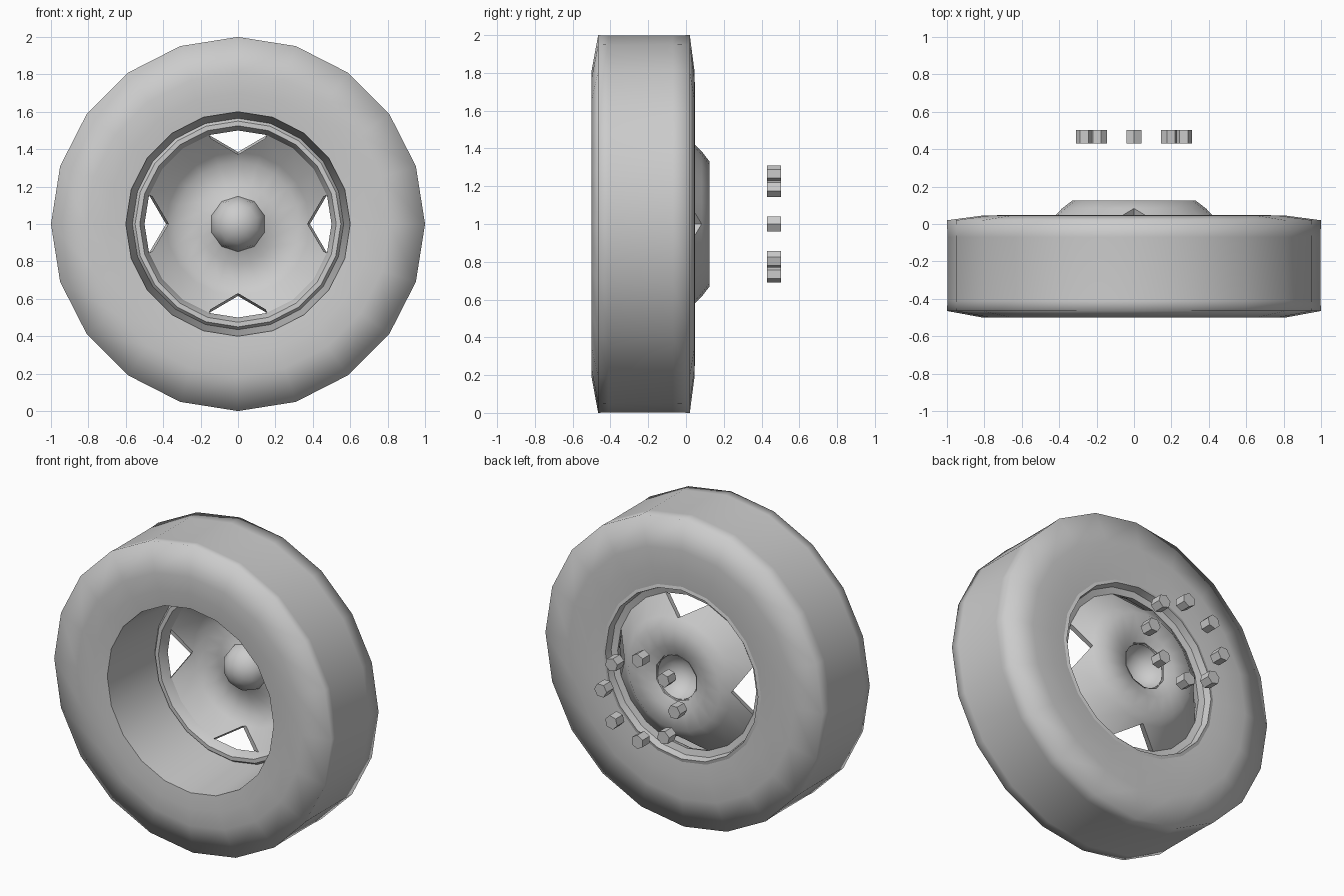
import bpy, bmesh
from math import sin, cos, pi, radians

cube = bpy.data.objects.get("Cube")
if cube:
    bpy.data.objects.remove(cube, do_unlink=True)

SIDES = 20

grey = bpy.data.materials.new("plain grey")
grey.use_nodes = True
colour = (0.6, 0.6, 0.6, 1)
grey.diffuse_color = colour
grey.node_tree.nodes["Principled BSDF"].inputs["Base Color"].default_value = colour


def finish(name, bm, angle=None):
    """Turn a bmesh into a shaded object standing at wheel height."""
    bmesh.ops.remove_doubles(bm, verts=bm.verts, dist=0.0005)
    bmesh.ops.recalc_face_normals(bm, faces=bm.faces)
    mesh = bpy.data.meshes.new(name)
    bm.to_mesh(mesh)
    bm.free()
    mesh.materials.append(grey)
    obj = bpy.data.objects.new(name, mesh)
    bpy.context.collection.objects.link(obj)
    obj.location.z = 1
    bpy.ops.object.select_all(action='DESELECT')
    obj.select_set(True)
    bpy.context.view_layer.objects.active = obj
    if angle is None:
        bpy.ops.object.shade_smooth()
    else:
        bpy.ops.object.shade_smooth_by_angle(angle=radians(angle))
    return obj


def rings(bm, profile, sides):
    """One ring of vertices around the y axis for each (radius, y)."""
    return [[bm.verts.new((r * sin(2 * pi * k / sides), y, r * cos(2 * pi * k / sides)))
             for k in range(sides)] for r, y in profile]


def spin(name, profile, sides=SIDES, angle=None):
    bm = bmesh.new()
    loops = rings(bm, profile, sides)
    for a, b in zip(loops, loops[1:]):
        for k in range(sides):
            n = (k + 1) % sides
            bm.faces.new((a[k], a[n], b[n], b[k]))
    return finish(name, bm, angle)


# Tyre: front sidewall, shoulder, tread and back sidewall
spin("tyre", [(0.6, -0.49), (0.7, -0.5), (0.81, -0.5), (1, -0.465), (0.997, -0.41),
              (0.997, -0.07), (1, 0.02), (0.81, 0.045), (0.68, 0.048), (0.57, 0.04)])

# Rim barrel with its inner bead
spin("rim_barrel", [(0.6, -0.49), (0.565, -0.05), (0.55, -0.07), (0.525, -0.07),
                    (0.51, -0.04), (0.5, -0.01)], angle=50)

# Rim flange behind the wheel
spin("rim_flange", [(0.57, 0.04), (0.55, 0.045), (0.54, 0.0), (0.5, -0.01)], angle=60)

# Wheel disc with four diamond vent holes and folded lips
bm = bmesh.new()
disc = rings(bm, [(0.5, -0.01), (0.385, 0.083), (0.33, 0.125), (0.21, 0.12), (0.14, 0.09)], SIDES)
for i, (a, b) in enumerate(zip(disc, disc[1:])):
    for k in range(SIDES):
        n = (k + 1) % SIDES
        if i == 0 and k % 5 == 0:          # right half of a vent
            bm.faces.new((a[n], b[n], b[k]))
        elif i == 0 and n % 5 == 0:        # left half of a vent
            bm.faces.new((a[k], b[n], b[k]))
        else:
            bm.faces.new((a[k], a[n], b[n], b[k]))
for k in range(0, SIDES, 5):
    edge = [disc[0][k - 1], disc[1][k], disc[0][k + 1]]
    lip = [bm.verts.new((v.co.x * 0.96, v.co.y - 0.035, v.co.z * 0.96)) for v in edge]
    for j in range(2):
        bm.faces.new((edge[j], edge[j + 1], lip[j + 1], lip[j]))
finish("wheel_disc", bm, 60)

# Hollow hub dome pointing to the front
spin("hub_dome", [(0.15 * cos(t * pi / 8), 0.1 - 0.14 * sin(t * pi / 8)) for t in range(5)],
     sides=10)

# Ring of eight loose hexagonal nuts behind the wheel
for i in range(8):
    t = i * pi / 4
    nut = spin("wheel_nut", [(0, 0.43), (0.045, 0.43), (0.045, 0.503), (0, 0.503)], 6, 40)
    nut.location = (0.265 * sin(t), 0, 1 + 0.265 * cos(t))
    nut.rotation_euler.y = t
